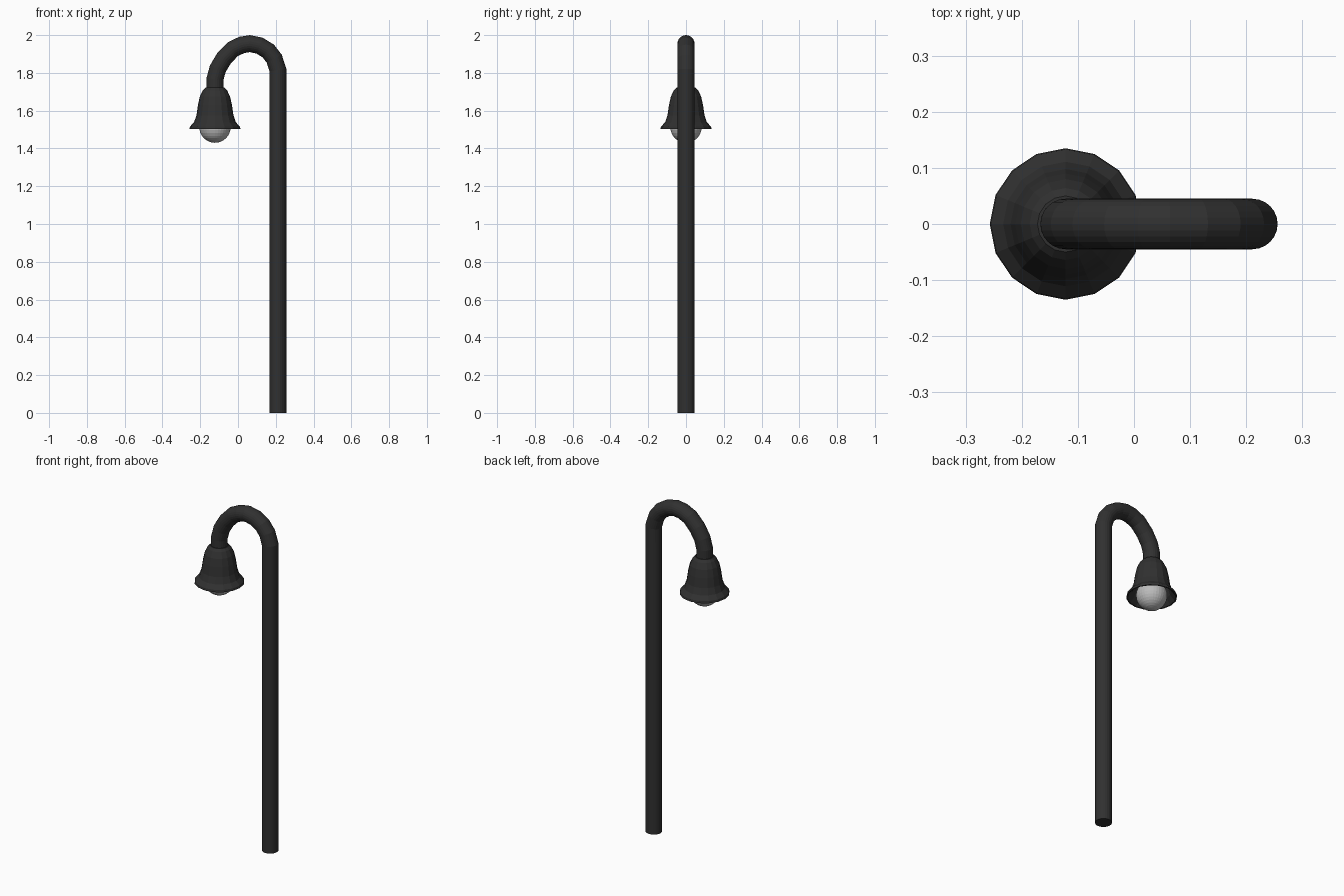
import bpy, bmesh, math

if "Cube" in bpy.data.objects:
    bpy.data.objects.remove(bpy.data.objects["Cube"])

LAMP_X = -0.122


def material(name, v):
    m = bpy.data.materials.new(name)
    m.diffuse_color = (v, v, v, 1)
    m.use_nodes = True
    m.node_tree.nodes["Principled BSDF"].inputs["Base Color"].default_value = m.diffuse_color
    return m


def add_object(name, bm, mat, loc):
    mesh = bpy.data.meshes.new(name)
    bm.to_mesh(mesh)
    bm.free()
    mesh.materials.append(mat)
    ob = bpy.data.objects.new(name, mesh)
    ob.location = loc
    bpy.context.collection.objects.link(ob)
    return ob


def lathe(name, profile, sides, mat, loc):
    bm = bmesh.new()
    rings = []
    for r, z in profile:
        rings.append([bm.verts.new((r * math.cos(2 * math.pi * i / sides),
                                    r * math.sin(2 * math.pi * i / sides), z))
                      for i in range(sides)])
    for a, b in zip(rings, rings[1:]):
        for i in range(sides):
            j = (i + 1) % sides
            bm.faces.new((a[i], a[j], b[j], b[i]))
    bm.faces.new(rings[0])
    bm.faces.new(rings[-1])
    bmesh.ops.recalc_face_normals(bm, faces=bm.faces)
    return add_object(name, bm, mat, loc)


dark = material("dark_metal", 0.03)
light = material("lamp_glass", 0.5)

# Post and hooked arm: one tube swept along a path
path = [(0.211, 0), (0.211, 1.815), (0.192, 1.875), (0.16, 1.916), (0.115, 1.944),
        (0.063, 1.955), (0.02, 1.948), (-0.027, 1.926), (-0.074, 1.877),
        (-0.107, 1.822), (LAMP_X, 1.767), (LAMP_X, 1.70)]
curve = bpy.data.curves.new("post", 'CURVE')
curve.dimensions = '3D'
curve.bevel_depth = 0.045
curve.bevel_resolution = 10
curve.use_fill_caps = True
curve.materials.append(dark)
spline = curve.splines.new('POLY')
spline.points.add(len(path) - 1)
for p, (x, z) in zip(spline.points, path):
    p.co = (x, 0, z, 1)
spline.use_smooth = False
post = bpy.data.objects.new("post", curve)
bpy.context.collection.objects.link(post)

# Bell shade: outer wall down to the rim, then back up inside
bell = [(0.05, 1.722), (0.064, 1.708), (0.08, 1.675), (0.09, 1.63), (0.098, 1.575),
        (0.111, 1.538), (0.133, 1.515), (0.135, 1.502), (0.128, 1.502),
        (0.102, 1.535), (0.09, 1.575), (0.082, 1.63), (0.07, 1.675), (0.045, 1.71)]
lathe("lamp_shade", bell, 16, dark, (LAMP_X, 0, 0))

# Globe bulb
bm = bmesh.new()
bmesh.ops.create_uvsphere(bm, u_segments=32, v_segments=16, radius=0.083)
add_object("bulb", bm, light, (LAMP_X, 0, 1.513))
